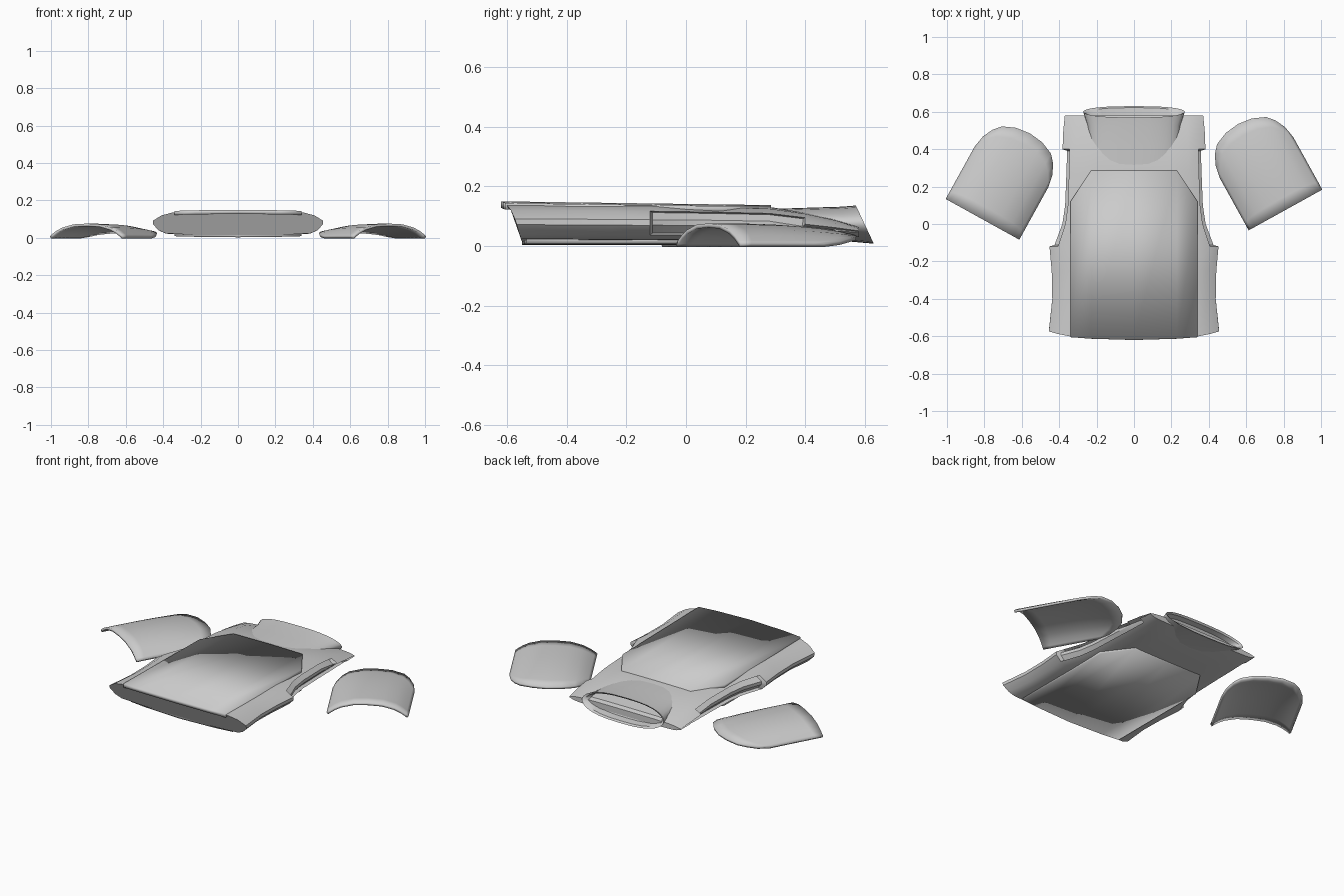
import bpy
import bmesh
from math import cos, sin, pi, radians
from mathutils import Vector

old = bpy.data.objects.get("Cube")
if old:
    bpy.data.objects.remove(old)

grey = bpy.data.materials.new("plain_grey")
grey.use_nodes = True
COLOUR = (0.6, 0.6, 0.6, 1)
grey.diffuse_color = COLOUR
grey.node_tree.nodes["Principled BSDF"].inputs["Base Color"].default_value = COLOUR


def finish(bm, name, thickness=0, angle=40):
    mesh = bpy.data.meshes.new(name)
    bm.to_mesh(mesh)
    bm.free()
    mesh.materials.append(grey)
    ob = bpy.data.objects.new(name, mesh)
    bpy.context.collection.objects.link(ob)
    bpy.ops.object.select_all(action='DESELECT')
    ob.select_set(True)
    bpy.context.view_layer.objects.active = ob
    bpy.ops.object.shade_smooth_by_angle(angle=radians(angle))
    if thickness:
        mod = ob.modifiers.new("thickness", 'SOLIDIFY')
        mod.thickness = thickness
        mod.offset = -1
    return ob


def loft(rings, closed):
    """Skin a list of point rows; closed rows also get end caps."""
    bm = bmesh.new()
    rows = [[bm.verts.new(p) for p in ring] for ring in rings]
    n = len(rows[0])
    for a, b in zip(rows, rows[1:]):
        for i in range(n if closed else n - 1):
            j = (i + 1) % n
            bm.faces.new((a[i], a[j], b[j], b[i]))
    caps = []
    if closed:
        caps = [bm.faces.new(rows[0]), bm.faces.new(rows[-1])]
        bmesh.ops.recalc_face_normals(bm, faces=bm.faces)
    bm.normal_update()
    return bm, caps


def face_towards(bm, up):
    if sum(f.normal.z for f in bm.faces) * up < 0:
        bmesh.ops.reverse_faces(bm, faces=bm.faces)
    bm.normal_update()


# Torso: flattened sections along y, each (y, half width, bottom, top)
half = [(0, 1), (.5, .99), (.76, .95), (.9, .82), (1, .6), (1, .45),
        (.93, .2), (.85, .08), (.5, .01), (0, 0)]
outline = half + [(-x, z) for x, z in half[-2:0:-1]]
stations = [(-.62, .455, .014, .143), (-.4, .437, .013, .142),
            (-.25, .44, .012, .141), (-.12, .452, .012, .14),
            (0, .408, .012, .138), (.1, .393, .012, .136),
            (.28, .386, .012, .131), (.4, .382, .014, .113),
            (.5, .378, .02, .09), (.58, .37, .03, .065)]
rings = []
for k, (y, w, low, high) in enumerate(stations):
    # The hem slants back towards the bottom and the sides
    slant = 1 if k == 0 else 0
    rings.append([(x * w, y + slant * (.07 * (1 - z) + .03 * x * x * z),
                   low + z * (high - low)) for x, z in outline])
bm, caps = loft(rings, True)

# Sunken arm openings on both sides
for side in (1, -1):
    hole = [f for f in bm.faces if f not in caps
            and f.calc_center_median().y > -.1
            and f.calc_center_median().x * side > .335
            and f.normal.x * side > .45]
    bmesh.ops.inset_region(bm, faces=hole, thickness=.008, depth=0, use_even_offset=True)
    for v in {v for f in hole for v in f.verts}:
        v.co.x -= side * .025
finish(bm, "torso")

# Collar: oval tube with a slanted, hollow mouth
rings = []
for y, w, low, high, slant in [(.3, .235, .02, .125, 0), (.42, .24, .02, .129, .01),
                               (.52, .25, .015, .132, .03), (.57, .272, .008, .136, .06),
                               (.562, .255, .018, .126, .06), (.53, .24, .022, .12, .05)]:
    ring = []
    for i in range(28):
        a = 2 * pi * i / 28
        c, s = cos(a), sin(a)
        x = w * abs(c) ** .75 * (1 if c > 0 else -1)
        z = (s + 1) / 2
        ring.append((x, y + slant * (1 - z), low + z * (high - low)))
    rings.append(ring)
bm, caps = loft(rings, True)
finish(bm, "collar")


# Chest and back plates: flat panels with clipped upper corners
def panel(name, front_y, height, slope, bow, up):
    columns = []
    for x in (-.34, -.23, 0, .23, .34):
        start = front_y + .13 * x * x
        end = .12 if abs(x) > .3 else .285
        columns.append([(x, y, height - slope * (y - front_y) - bow * x * x)
                        for y in (start, end)])
    bm, caps = loft(columns, False)
    face_towards(bm, up)
    finish(bm, name, .022, 30)


panel("chest_plate", -.62, .15, .014, .05, 1)
panel("back_plate", -.55, .003, 0, -.05, -1)


# Shoulder guards: arched shells with a rounded upper end
def shoulder_guard(name, side, mid):
    across = Vector((.875 * -side, -.484, 0))
    along = Vector((.484 * -side, .875, 0))
    half_ends = [(.225, .0, .32), (.212, .0, .39), (.185, .0, .445), (.15, .0, .485),
                 (.08, .0, .515)]
    cols = [(-u, e) for u, _, e in half_ends] + [(0, .525)] + \
           [(u, e) for u, _, e in reversed(half_ends)]
    rows = []
    for u, end in cols:
        arch = 1 - abs(u / .225) ** 2.8
        row = []
        for i in range(9):
            v = end * i / 8
            z = .008 + .068 * arch * (1 - .55 * (v / .525) ** 3)
            p = Vector(mid) + across * u + along * v
            row.append((p.x, p.y, z))
        rows.append(row)
    bm, caps = loft(rows, False)
    face_towards(bm, 1)
    finish(bm, name, .014, 45)


shoulder_guard("left_shoulder_guard", 1, (.81, .075, 0))
shoulder_guard("right_shoulder_guard", -1, (-.81, .025, 0))
